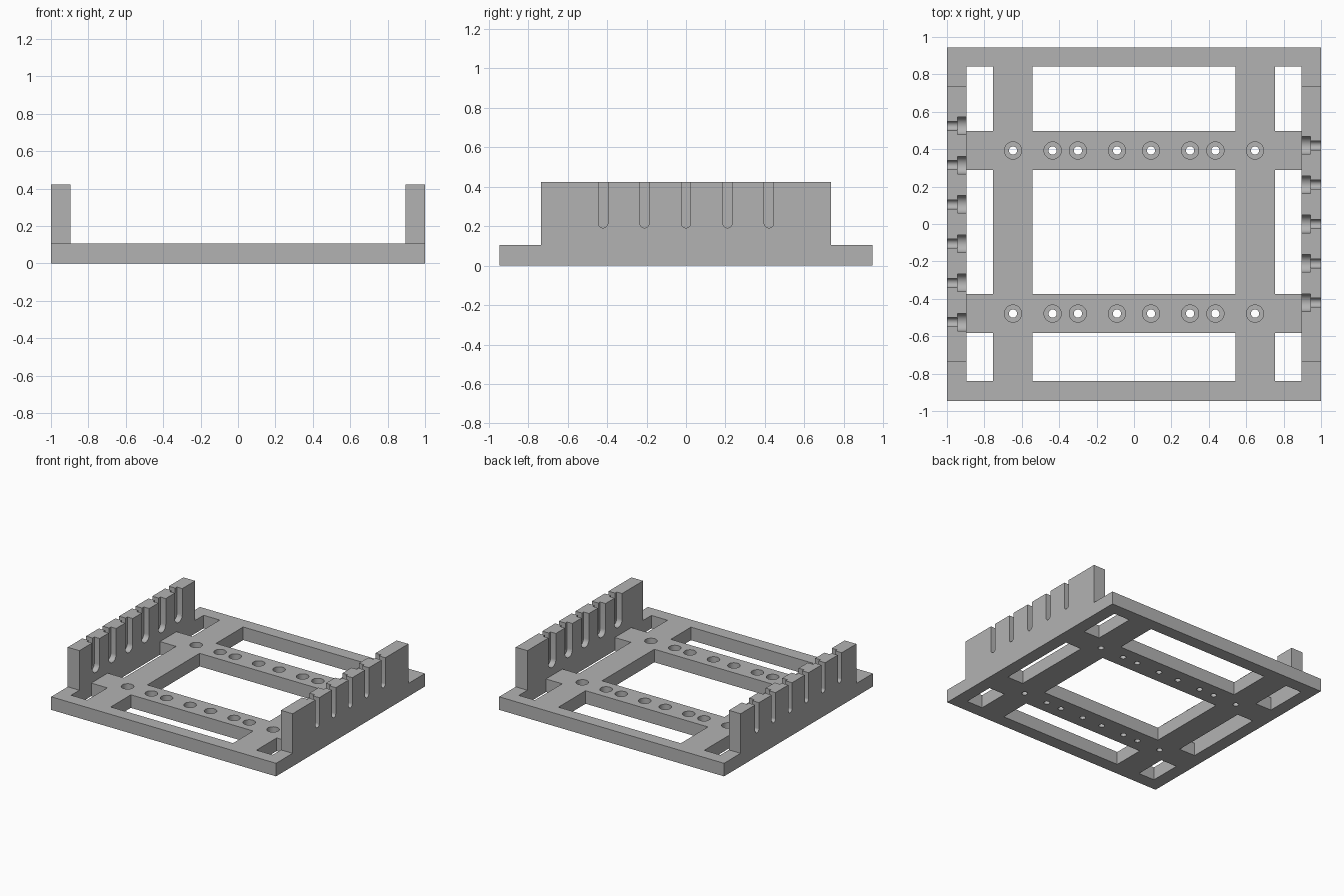
import bpy, bmesh, math
from mathutils import Matrix, Vector

old = bpy.data.objects.get("Cube")
if old:
    bpy.data.objects.remove(old, do_unlink=True)

GREY = (0.45, 0.45, 0.45, 1)
mat = bpy.data.materials.new("plain grey")
mat.use_nodes = True
mat.diffuse_color = GREY
mat.node_tree.nodes["Principled BSDF"].inputs["Base Color"].default_value = GREY

BASE = 0.105      # frame thickness
WALL = 0.104      # wall thickness
TOP = 0.423       # wall height
DEPTH = 0.945     # half depth of the frame


def add_box(bm, x0, x1, y0, y1, z0, z1):
    size = Matrix.Diagonal((x1 - x0, y1 - y0, z1 - z0, 1))
    centre = Vector((x0 + x1, y0 + y1, z0 + z1)) / 2
    bmesh.ops.create_cube(bm, size=1, matrix=Matrix.Translation(centre) @ size)


def add_cylinder(bm, x, y, z0, z1, r):
    bmesh.ops.create_cone(bm, cap_ends=True, segments=32, radius1=r, radius2=r,
                          depth=z1 - z0, matrix=Matrix.Translation((x, y, (z0 + z1) / 2)))


def add_slot(bm, x0, x1, y, r, z_arc):
    """Open-topped slot with a round bottom, running through x."""
    outline = [(y + r, TOP + 0.1), (y - r, TOP + 0.1)]
    for i in range(17):
        a = math.pi * (1 + i / 16)
        outline.append((y + r * math.cos(a), z_arc + r * math.sin(a)))
    face = bm.faces.new([bm.verts.new((x0, py, pz)) for py, pz in outline])
    ext = bmesh.ops.extrude_face_region(bm, geom=[face])
    moved = [v for v in ext["geom"] if isinstance(v, bmesh.types.BMVert)]
    bmesh.ops.translate(bm, verts=moved, vec=(x1 - x0, 0, 0))


def make_object(name, bm):
    bmesh.ops.recalc_face_normals(bm, faces=bm.faces)
    mesh = bpy.data.meshes.new(name)
    bm.to_mesh(mesh)
    bm.free()
    mesh.materials.append(mat)
    obj = bpy.data.objects.new(name, mesh)
    bpy.context.collection.objects.link(obj)
    return obj


def cut(target, bm):
    """Subtract a set of separate solids from the target."""
    cutter = make_object("cutter", bm)
    cutter.hide_render = True
    mod = target.modifiers.new("cut", "BOOLEAN")
    mod.operation = "DIFFERENCE"
    mod.solver = "EXACT"
    mod.object = cutter
    bpy.context.view_layer.objects.active = target
    bpy.ops.object.modifier_apply(modifier=mod.name)
    bpy.data.objects.remove(cutter, do_unlink=True)


def smooth(obj):
    bpy.ops.object.select_all(action="DESELECT")
    obj.select_set(True)
    bpy.context.view_layer.objects.active = obj
    bpy.ops.object.shade_smooth_by_angle(angle=math.radians(30))


# Base frame with a grid of rectangular windows
bm = bmesh.new()
add_box(bm, -1, 1, -DEPTH, DEPTH, 0, BASE)
frame = make_object("base_frame", bm)
bm = bmesh.new()
for x0, x1 in ((-0.896, -0.753), (-0.544, 0.544), (0.753, 0.896)):
    for y0, y1 in ((-0.84, -0.584), (-0.375, 0.289), (0.498, 0.843)):
        add_box(bm, x0, x1, y0, y1, -0.1, BASE + 0.1)
cut(frame, bm)

# Counterbored screw holes along both cross bars
for r, z0 in ((0.046, 0.042), (0.022, -0.1)):
    bm = bmesh.new()
    for x in (0.091, 0.3, 0.435, 0.647):
        for side in (-1, 1):
            for y in (-0.479, 0.393):
                add_cylinder(bm, side * x, y, z0, BASE + 0.1, r)
    cut(frame, bm)
smooth(frame)

# Slotted side walls: wide slots on the inside, narrow ones right through
for name, side, count in (("left_wall", 1, 5), ("right_wall", -1, 6)):
    def span(a, b):
        return sorted((side * a, side * b))
    bm = bmesh.new()
    add_box(bm, *span(1 - WALL, 1), -0.735, 0.735, BASE, TOP)
    wall = make_object(name, bm)
    for r, outer in ((0.047, 0.943), (0.024, 1.1)):
        bm = bmesh.new()
        for i in range(count):
            y = (i - (count - 1) / 2) * 0.21
            add_slot(bm, *span(0.8, outer), y, r, 0.215)
        cut(wall, bm)
    smooth(wall)
